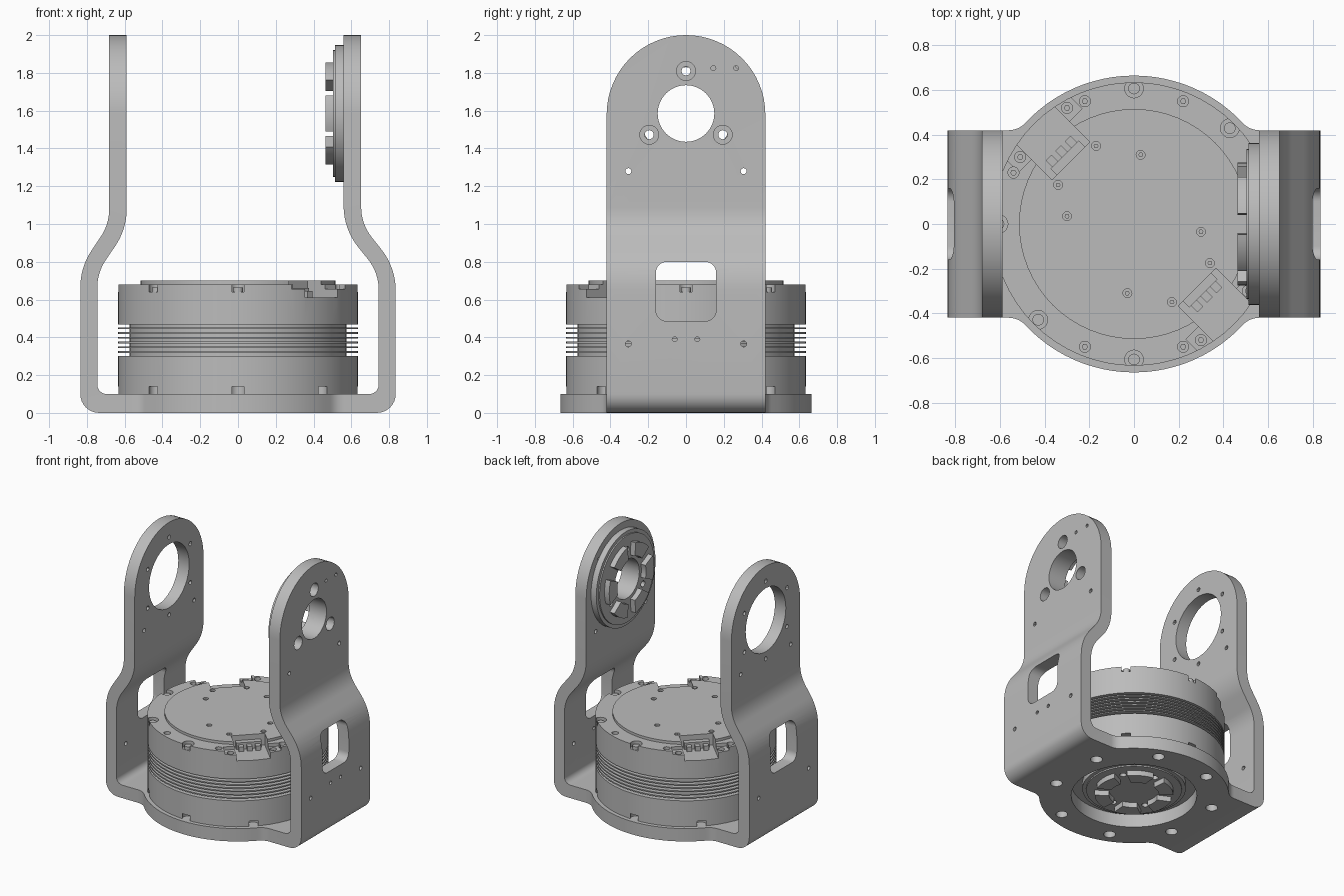
import bpy, bmesh
from math import pi, sin, cos, tan, sqrt, radians, atan2
from mathutils import Vector, Matrix

if "Cube" in bpy.data.objects:
    bpy.data.objects.remove(bpy.data.objects["Cube"], do_unlink=True)

# One plain machined grey
grey = bpy.data.materials.new("machined grey")
grey.use_nodes = True
GREY = (0.5, 0.5, 0.5, 1)
grey.diffuse_color = GREY
grey.node_tree.nodes["Principled BSDF"].inputs["Base Color"].default_value = GREY

UP = Matrix.Identity(4)
ALONG_X = Matrix(((0, 0, 1, 0), (1, 0, 0, 0), (0, 1, 0, 0), (0, 0, 0, 1)))
ALONG_Y = Matrix(((1, 0, 0, 0), (0, 0, 1, 0), (0, 1, 0, 0), (0, 0, 0, 1)))


def make(name, bm):
    bmesh.ops.recalc_face_normals(bm, faces=bm.faces)
    mesh = bpy.data.meshes.new(name)
    bm.to_mesh(mesh)
    bm.free()
    mesh.materials.append(grey)
    obj = bpy.data.objects.new(name, mesh)
    bpy.context.collection.objects.link(obj)
    return obj


def prism(bm, points, low, high, frame=UP):
    rings = [[bm.verts.new(frame @ Vector((u, v, w))) for u, v in points] for w in (low, high)]
    n = len(points)
    for ring in rings:
        bm.faces.new(ring)
    for i in range(n):
        j = (i + 1) % n
        bm.faces.new((rings[0][i], rings[0][j], rings[1][j], rings[1][i]))


def arc(r, start, end, steps, cx=0, cy=0):
    angles = [radians(start + (end - start) * k / steps) for k in range(steps + 1)]
    return [(cx + r * cos(a), cy + r * sin(a)) for a in angles]


def circle(r, cx=0, cy=0, n=20):
    return arc(r, 0, 360, n, cx, cy)[:-1]


def box(u0, u1, v0, v1):
    return [(u0, v0), (u1, v0), (u1, v1), (u0, v1)]


def rounded(corners, steps=8):
    out = []
    for i, (x, y, r) in enumerate(corners):
        p = Vector((x, y))
        if r == 0:
            out.append((x, y))
            continue
        d1 = (Vector(corners[i - 1][:2]) - p).normalized()
        d2 = (Vector(corners[(i + 1) % len(corners)][:2]) - p).normalized()
        half = d1.angle(d2) / 2
        c = p + (d1 + d2).normalized() * (r / sin(half))
        a, b = p + d1 * (r / tan(half)) - c, p + d2 * (r / tan(half)) - c
        w = pi - 2 * half
        for k in range(steps + 1):
            s = k / steps
            out.append(tuple(c + (a * sin((1 - s) * w) + b * sin(s * w)) / sin(w)))
    return out


def boolean(obj, bm, operation="DIFFERENCE"):
    cutter = make("cutter", bm)
    cutter.hide_render = True
    mod = obj.modifiers.new("cut", "BOOLEAN")
    mod.operation, mod.solver, mod.object = operation, "EXACT", cutter
    bpy.context.view_layer.objects.active = obj
    bpy.ops.object.modifier_apply(modifier=mod.name)
    bpy.data.objects.remove(cutter, do_unlink=True)


def polar(r, degrees):
    return r * cos(radians(degrees)), r * sin(radians(degrees))


AXIS_Z = 1.585
ARM = 0.42

# Bracket: bent strip, trimmed to round-topped arms
def arm_side(s, top):
    outer = [(s * top, 2.1, 0), (s * top, 1.0, 0.26), (s * 0.835, 0.77, 0.35), (s * 0.835, 0, 0.1)]
    inner = [(s * 0.745, 0.1, 0.05), (s * 0.745, 0.743, 0.26),
             (s * (top - 0.093), 0.973, 0.35), (s * (top - 0.093), 2.1, 0)]
    return outer, inner


left_outer, left_inner = arm_side(-1, 0.682)
right_outer, right_inner = arm_side(1, 0.652)
strip = left_outer + right_outer[::-1] + right_inner[::-1] + left_inner
bm = bmesh.new()
prism(bm, rounded(strip), -0.5, 0.5, ALONG_Y)
bracket = make("bracket", bm)
bm = bmesh.new()
prism(bm, [(-ARM, -0.1), (ARM, -0.1)] + arc(ARM, 0, 180, 32, 0, 2 - ARM), -1, 1, ALONG_X)
boolean(bracket, bm, "INTERSECT")

# Round base plate, blended into the arms
R, F = 0.665, 0.1
fx, fy = sqrt((R + F) ** 2 - (ARM + F) ** 2), ARM + F
turn = math_angle = atan2(fy, fx) * 180 / pi
quarter = arc(F, 270, 180 + turn, 5, fx, fy) + arc(R, turn, 90, 12)[1:]
half_ring = quarter + [(-x, y) for x, y in quarter[-2::-1]]
bm = bmesh.new()
prism(bm, half_ring + [(-x, -y) for x, y in half_ring], 0, 0.1)
boolean(bracket, bm, "UNION")

# Windows, bearing openings and bolt holes
bm = bmesh.new()
window = [(y, z, 0.06) for y, z in box(-0.16, 0.16, 0.485, 0.8)]
prism(bm, rounded(window), -1, 1, ALONG_X)
for y in (-0.305, 0.305):
    for z in (0.365, 1.28):
        prism(bm, circle(0.016, y, z, 12), -1, 1, ALONG_X)
prism(bm, circle(0.245, 0, AXIS_Z, 40), -1, 0, ALONG_X)
prism(bm, circle(0.15, 0, AXIS_Z, 32), 0, 1, ALONG_X)
for k in range(6):
    u, v = polar(0.3, 30 + 60 * k)
    prism(bm, circle(0.016, u, v + AXIS_Z, 12), -1, 0, ALONG_X)
for k in range(3):
    u, v = polar(0.225, 90 + 120 * k)
    prism(bm, circle(0.05, u, v + AXIS_Z), 0, 1, ALONG_X)
for y, z in ((0.145, 1.825), (0.265, 1.825), (-0.06, 0.39), (0.06, 0.39)):
    prism(bm, circle(0.013, y, z, 12), 0, 1, ALONG_X)
prism(bm, circle(0.44, n=64), -0.1, 0.3)
for k in range(8):
    prism(bm, circle(0.042, *polar(0.57, 22.5 + 45 * k)), -0.1, 0.3)
boolean(bracket, bm)


# Output flanges with six raised wedge pads
def flange(name, frame, bore, holes):
    bm = bmesh.new()
    prism(bm, circle(0.362, n=56), 0, 0.045, frame)
    plate = make(name + "_plate", bm)
    bm = bmesh.new()
    prism(bm, circle(0.335, n=56), 0.02, 0.055, frame)
    boolean(plate, bm, "UNION")
    bm = bmesh.new()
    if bore:
        prism(bm, circle(bore, n=32), -0.1, 0.2, frame)
    for k in range(holes):
        prism(bm, circle(0.024, *polar(0.225, 90 + 360 * k / holes), 12), -0.1, 0.2, frame)
    boolean(plate, bm)
    bm = bmesh.new()
    for k in range(6):
        a = 60 * k
        prism(bm, arc(0.275, a - 20, a + 20, 8) + arc(0.175, a + 17, a - 17, 6), 0.05, 0.095, frame)
    return plate, make(name + "_pads", bm)


flip_x = Matrix.Translation((0.559, 0, AXIS_Z)) @ Matrix.Diagonal((-1, 1, 1, 1)) @ ALONG_X
flip_z = Matrix.Translation((0, 0, 0.1)) @ Matrix.Diagonal((1, 1, -1, 1))
flange("arm_flange", flip_x, 0.15, 3)
flange("base_flange", flip_z, 0, 6)

# Motor housing: turned profile with cooling fins
BODY, NECK = 0.635, 0.575
profile = [(0, 0.1), (BODY, 0.1), (BODY, 0.3), (NECK, 0.3)]
for k in range(6):
    z = 0.318 + 0.025 * k
    profile += [(NECK, z), (BODY, z), (BODY, z + 0.009), (NECK, z + 0.009)]
profile += [(NECK, 0.468), (BODY, 0.468), (BODY, 0.68), (0.515, 0.68), (0.515, 0.7), (0, 0.7)]
bm = bmesh.new()
verts = [bm.verts.new((r, 0, z)) for r, z in profile]
edges = [bm.edges.new(pair) for pair in zip(verts, verts[1:])]
bmesh.ops.spin(bm, geom=verts + edges, cent=(0, 0, 0), axis=(0, 0, 1), angle=2 * pi, steps=64)
bmesh.ops.remove_doubles(bm, verts=bm.verts, dist=0.0001)
motor = make("motor_housing", bm)

# Connector pockets on two opposite corners
pocket_frames = [Matrix.Rotation(radians(a), 4, "Z") for a in (135, -45)]
for shape, floor in ((box(0.4, 0.8, -0.12, 0.12), 0.61), (box(0.53, 0.8, -0.2, 0.2), 0.655)):
    bm = bmesh.new()
    for frame in pocket_frames:
        prism(bm, shape, floor, 0.9, frame)
    boolean(motor, bm)

# Screw recesses in the rims and cap
bm = bmesh.new()
screws = bmesh.new()
for k in range(8):
    x, y = polar(0.607, 45 * k)
    prism(bm, circle(0.042, x, y), 0, 0.14)
    if k not in (3, 7):
        prism(bm, circle(0.042, x, y), 0.64, 0.8)
        prism(screws, circle(0.026, x, y, 16), 0.63, 0.665)
for x, y in ((0.22, 0.55), (-0.22, 0.55), (-0.3, 0.52), (-0.51, 0.3), (-0.54, 0.23)):
    for s in (1, -1):
        prism(bm, circle(0.025, s * x, s * y, 14), 0.62, 0.8)
        prism(screws, circle(0.014, s * x, s * y, 6), 0.61, 0.64)
for x, y in ((-0.17, 0.35), (0.03, 0.31), (-0.34, 0.175), (-0.3, 0.035)):
    for s in (1, -1):
        prism(bm, circle(0.02, s * x, s * y, 12), 0.67, 0.8)
        prism(screws, circle(0.011, s * x, s * y, 6), 0.66, 0.69)
boolean(motor, bm)
make("motor_screws", screws)

# Connectors sitting in the pockets
bm = bmesh.new()
for frame in pocket_frames:
    prism(bm, box(0.39, 0.44, -0.09, 0.09), 0.6, 0.66, frame)
    for v in (-0.06, 0, 0.06):
        prism(bm, box(0.43, 0.48, v - 0.018, v + 0.018), 0.605, 0.645, frame)
make("connectors", bm)

# Smooth shading with crisp machined edges
bpy.ops.object.select_all(action="DESELECT")
for obj in bpy.context.scene.objects:
    if obj.type == "MESH" and grey.name in obj.data.materials:
        obj.select_set(True)
        bpy.context.view_layer.objects.active = obj
bpy.ops.object.shade_smooth_by_angle(angle=radians(30))
